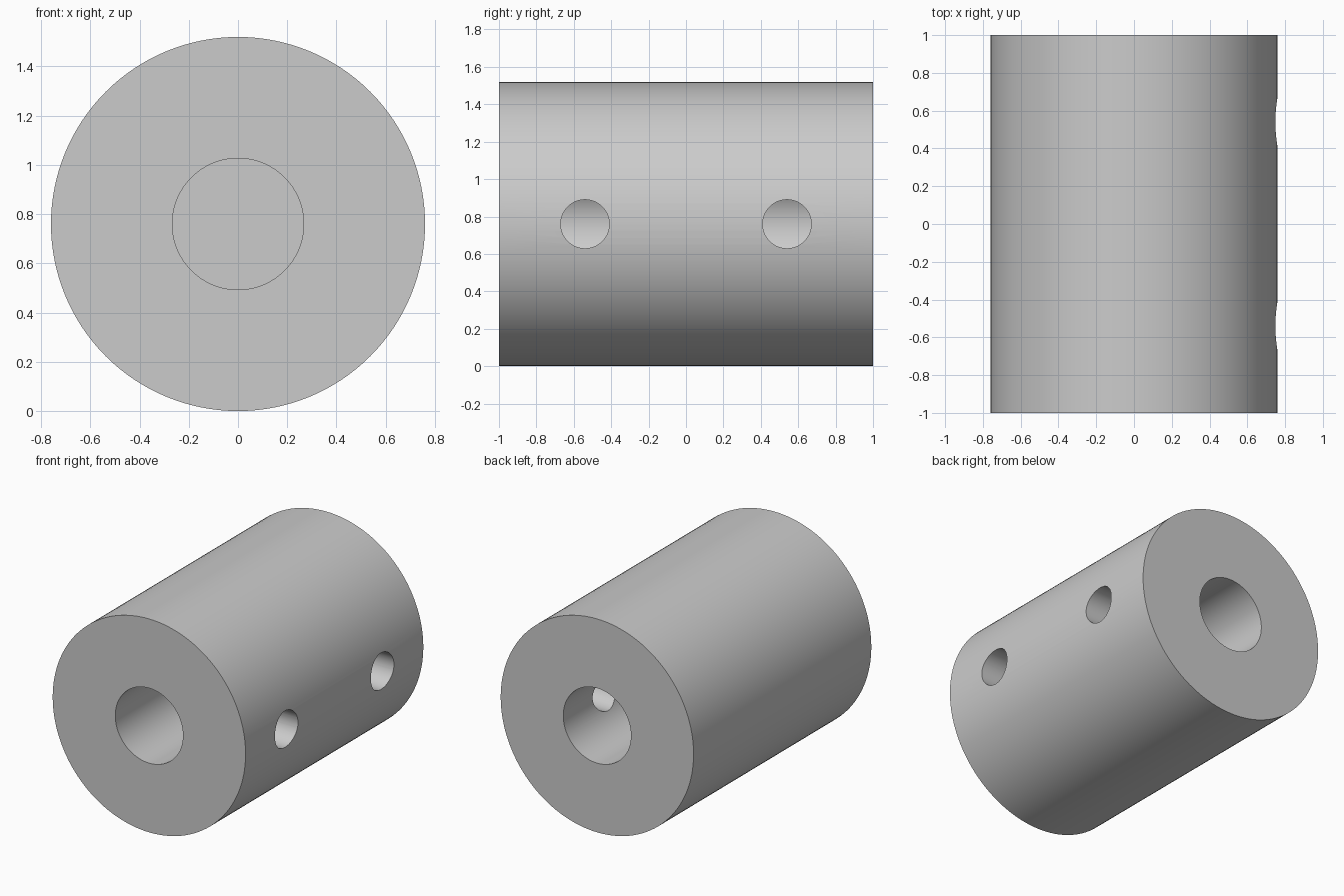
import bpy, bmesh
from math import pi, radians, sin, cos

if "Cube" in bpy.data.objects:
    bpy.data.objects.remove(bpy.data.objects["Cube"])

R = 0.76          # outer radius, also axis height
BORE = 0.267      # shaft bore radius
WEB = 0.08        # half thickness of the wall between the two bores
SEG = 128

# Sleeve: closed profile (radius, y) turned around the y axis, blind bore at each end
profile = [(0, -WEB), (BORE, -WEB), (BORE, -1), (R, -1),
           (R, 1), (BORE, 1), (BORE, WEB), (0, WEB)]
bm = bmesh.new()
rings = []
for r, y in profile:
    if r == 0:
        rings.append([bm.verts.new((0, y, R))])
    else:
        rings.append([bm.verts.new((r * sin(2 * pi * i / SEG), y, R + r * cos(2 * pi * i / SEG)))
                      for i in range(SEG)])
for a, b in zip(rings, rings[1:]):
    for i in range(SEG):
        j = (i + 1) % SEG
        if len(a) == 1:
            bm.faces.new((a[0], b[i], b[j]))
        elif len(b) == 1:
            bm.faces.new((a[i], b[0], a[j]))
        else:
            bm.faces.new((a[i], b[i], b[j], a[j]))
bmesh.ops.recalc_face_normals(bm, faces=bm.faces)
mesh = bpy.data.meshes.new("shaft_coupling")
bm.to_mesh(mesh)
bm.free()
coupling = bpy.data.objects.new("shaft_coupling", mesh)
bpy.context.collection.objects.link(coupling)
bpy.context.view_layer.objects.active = coupling

# Set-screw holes: radial, on the right side only, one into each bore
for y in (-0.54, 0.54):
    bpy.ops.mesh.primitive_cylinder_add(vertices=64, radius=0.13, depth=0.9,
                                        location=(0.55, y, R), rotation=(0, pi / 2, 0))
    cutter = bpy.context.object
    cutter.name = "screw_hole_cutter"
    cutter.hide_render = True
    bpy.context.view_layer.objects.active = coupling
    mod = coupling.modifiers.new("screw_hole", 'BOOLEAN')
    mod.operation = 'DIFFERENCE'
    mod.solver = 'EXACT'
    mod.object = cutter
    bpy.ops.object.modifier_apply(modifier=mod.name)
    bpy.data.objects.remove(cutter)

# Smooth walls with crisp rims
bpy.ops.object.select_all(action='DESELECT')
coupling.select_set(True)
bpy.context.view_layer.objects.active = coupling
bpy.ops.object.shade_smooth_by_angle(angle=radians(30))
